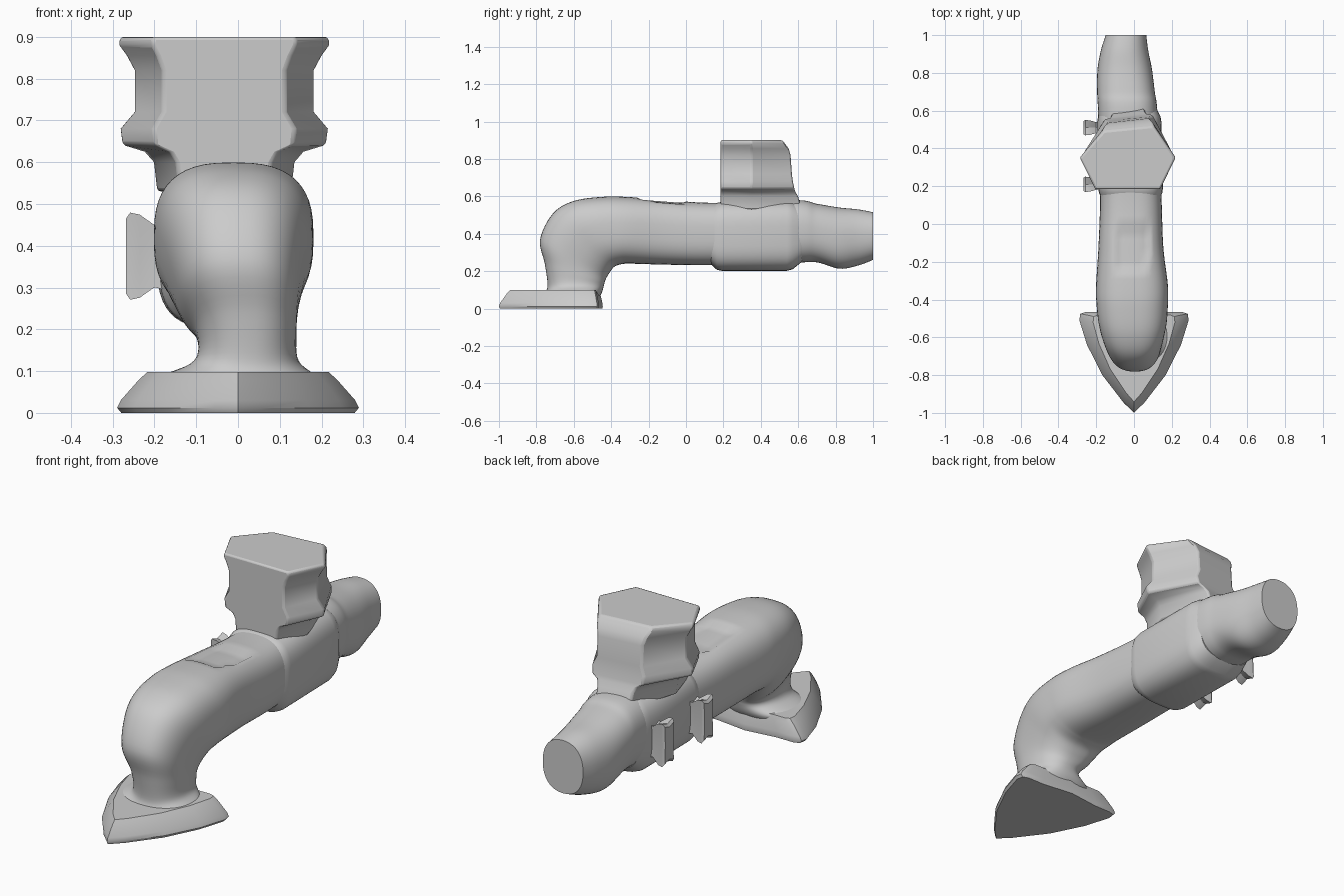
import bpy, bmesh, math

if "Cube" in bpy.data.objects:
    bpy.data.objects.remove(bpy.data.objects["Cube"])


def loft(name, rings, angle=40, bevel=0):
    """Skin a list of equal-length closed rings and cap both ends."""
    bm = bmesh.new()
    rows = [[bm.verts.new(p) for p in ring] for ring in rings]
    n = len(rows[0])
    for a, b in zip(rows, rows[1:]):
        for i in range(n):
            j = (i + 1) % n
            bm.faces.new((a[i], a[j], b[j], b[i]))
    bm.faces.new(rows[0])
    bm.faces.new(rows[-1])
    bmesh.ops.recalc_face_normals(bm, faces=bm.faces)
    mesh = bpy.data.meshes.new(name)
    bm.to_mesh(mesh)
    bm.free()
    ob = bpy.data.objects.new(name, mesh)
    bpy.context.collection.objects.link(ob)
    bpy.ops.object.select_all(action='DESELECT')
    bpy.context.view_layer.objects.active = ob
    ob.select_set(True)
    bpy.ops.object.shade_smooth_by_angle(angle=math.radians(angle))
    if bevel:
        m = ob.modifiers.new("soft_edges", 'BEVEL')
        m.width, m.segments = bevel, 2
        m.limit_method, m.angle_limit = 'ANGLE', math.radians(40)
    return ob


def oval(s, count=48):
    """Rounded ring through a top point, bottom point, left and right limit."""
    ty, tz, by, bz, xl, xr, n = s
    ring = []
    for i in range(count):
        a = 2 * math.pi * i / count
        c, d = (math.copysign(abs(f) ** (2 / n), f) for f in (math.cos(a), math.sin(a)))
        ring.append(((xl + xr) / 2 + c * (xr - xl) / 2,
                     (ty + by) / 2 + d * (ty - by) / 2,
                     (tz + bz) / 2 + d * (tz - bz) / 2))
    return ring


def smooth_sections(secs, steps=6):
    """Catmull-Rom interpolation between sections."""
    out = []
    for i in range(len(secs) - 1):
        p = [secs[max(0, min(len(secs) - 1, i + k))] for k in (-1, 0, 1, 2)]
        for k in range(steps):
            t = k / steps
            out.append([0.5 * (2 * b + (c - a) * t + (2 * a - 5 * b + 4 * c - d) * t * t
                               + (3 * b - a - 3 * c + d) * t ** 3)
                        for a, b, c, d in zip(*p)])
    return out + [secs[-1]]


# Spout body: top y/z, bottom y/z, left x, right x, squareness
body_sections = [
    (1.00, .515, 1.00, .26, -.15, .065, 2.3),
    (.92, .53, .92, .23, -.175, .075, 2.3),
    (.82, .54, .82, .213, -.193, .095, 2.4),
    (.70, .56, .70, .247, -.195, .11, 2.5),
    (.58, .58, .58, .245, -.19, .125, 2.6),
    (.15, .565, .15, .232, -.18, .145, 2.8),
    (-.12, .582, -.12, .235, -.188, .155, 2.8),
    (-.32, .597, -.30, .24, -.2, .178, 2.7),
    (-.45, .597, -.35, .236, -.2, .18, 2.7),
    (-.60, .575, -.385, .222, -.19, .175, 2.6),
    (-.71, .51, -.41, .19, -.17, .16, 2.5),
    (-.78, .37, -.425, .165, -.14, .145, 2.5),
    (-.755, .24, -.435, .14, -.1, .14, 2.4),
    (-.74, .13, -.44, .12, -.105, .145, 2.3),
    (-.75, .085, -.45, .085, -.19, .19, 2.2),
    (-.75, .05, -.47, .05, -.2, .2, 2.2),
]
body = loft("spout_body", [oval(s) for s in smooth_sections(body_sections)])

# Shallow recess on the top of the spout
for v in body.data.vertices:
    x, y, z = v.co
    if z > .5 and -.25 < y < 0 and abs(x + .012) < .085:
        v.co.z -= .015

# Flat-bottomed collar below the tower
loft("collar", [oval((y, t, y, b, l, r, 3.2)) for y, t, b, l, r in (
    (.13, .54, .24, -.17, .135), (.165, .565, .207, -.185, .15),
    (.19, .57, .202, -.19, .153), (.54, .575, .202, -.195, .145),
    (.57, .57, .21, -.19, .14), (.62, .54, .25, -.18, .115))])


# Hexagonal tower with waist and two flared rims
def hexagon(z, w, back, cx=-.033):
    return [(cx - w, .35, z), (cx - .5 * w, back - .025, z), (cx + .53 * w, back, z),
            (cx + w, .35, z), (cx + .68 * w, .185, z), (cx - .68 * w, .185, z)]


tower_levels = [(.53, .16, .62), (.60, .168, .60), (.625, .19, .585), (.642, .245, .58),
                (.68, .25, .572), (.72, .216, .567), (.82, .216, .56),
                (.855, .235, .55), (.882, .255, .53), (.90, .25, .515)]
loft("hex_tower", [hexagon(*lv) for lv in tower_levels], bevel=.008)

# Shield-shaped foot plate, mirrored outline
half = [(0, -1), (.055, -.945), (.165, -.8), (.245, -.64), (.285, -.51),
        (.28, -.475), (.25, -.465), (.16, -.465), (0, -.445)]
outline = half + [(-x, y) for x, y in half[-2:0:-1]]


def foot_ring(z, sx, sy):
    return [(x * sx, -.58 + (y + .58) * sy, z) for x, y in outline]


loft("foot_plate", [foot_ring(0, .98, .985), foot_ring(.012, 1.015, 1),
                    foot_ring(.03, .985, .985), foot_ring(.08, .83, .9),
                    foot_ring(.098, .76, .86)])


# Two small star-ended side knobs
def star(x, y, s):
    pts = []
    for i in range(8):
        a = math.pi / 4 * i + math.pi / 4
        r = s * (1.3 if i % 2 == 0 else .8)
        pts.append((x, y + .042 * r * math.cos(a), .375 + .108 * r * math.sin(a)))
    return pts


for name, y in (("side_knob_front", .21), ("side_knob_rear", .51)):
    loft(name, [star(-.14, y, .9), star(-.20, y, .75), star(-.235, y, 1.0),
                star(-.258, y, 1.05), star(-.268, y, .9)], angle=30)
